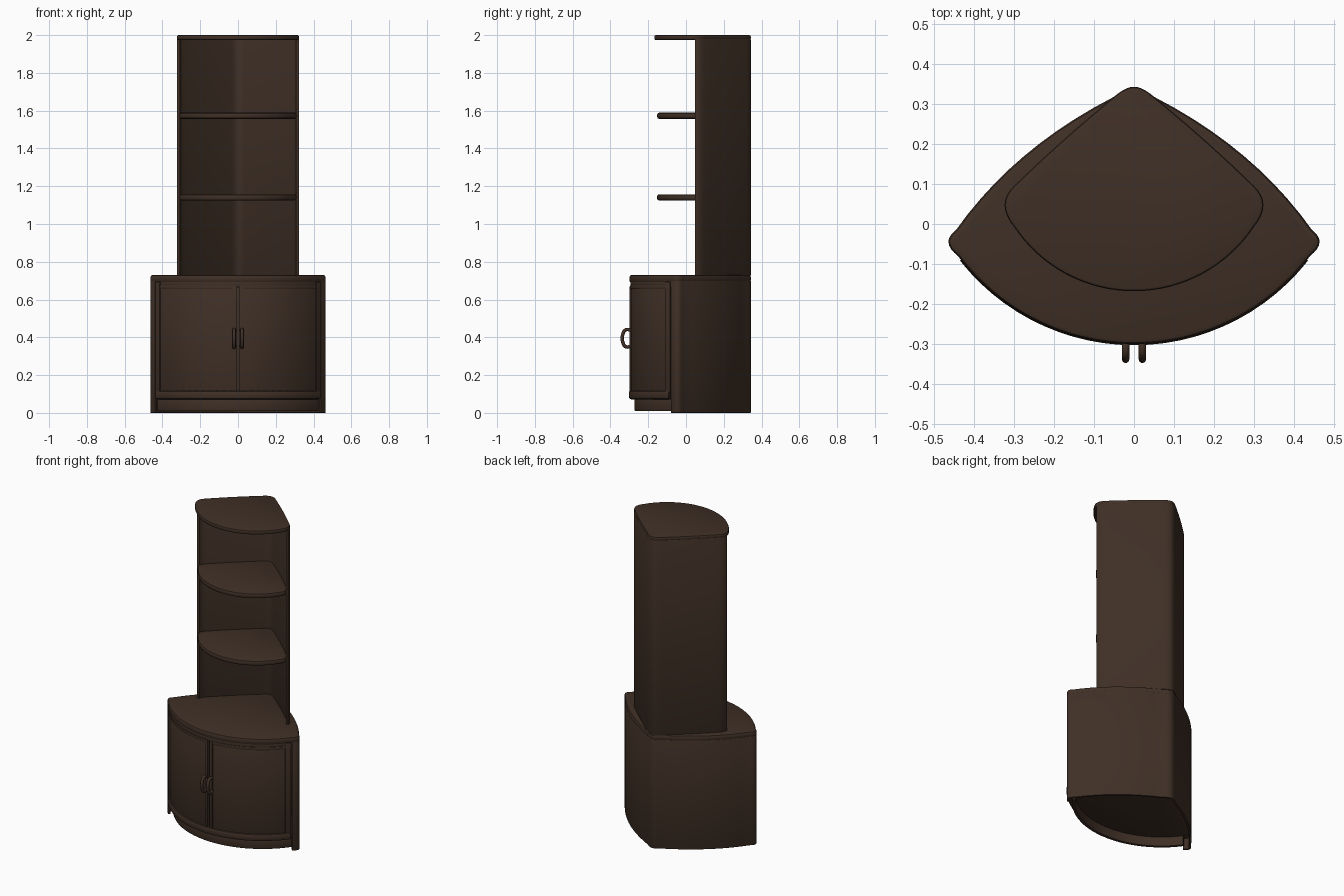
import bpy, bmesh
from math import sin, cos, asin

cube = bpy.data.objects.get("Cube")
if cube:
    bpy.data.objects.remove(cube)

WOOD = (0.050, 0.029, 0.019, 1)
wood = bpy.data.materials.new("dark brown wood")
wood.use_nodes = True
wood.diffuse_color = WOOD
bsdf = wood.node_tree.nodes["Principled BSDF"]
bsdf.inputs["Base Color"].default_value = WOOD
bsdf.inputs["Roughness"].default_value = 0.6


def bend(a, c, b, n):
    """Points along a quadratic curve, without its first point."""
    return [tuple((1 - t) ** 2 * p + 2 * t * (1 - t) * q + t * t * r
                  for p, q, r in zip(a, c, b))
            for t in (i / n for i in range(1, n + 1))]


def arc(x0, x1, radius, centre, n):
    """Front arc between two x positions."""
    a0, a1 = asin(x0 / radius), asin(x1 / radius)
    angles = [a0 + (a1 - a0) * i / n for i in range(n + 1)]
    return [(radius * sin(a), centre - radius * cos(a)) for a in angles]


def corner_plan(radius, centre, arc_end, corner, back_start, back_bow):
    """Closed outline: bowed front, rounded side corners, pointed back."""
    back_end = (0.05, 0.318)
    half = arc(0, arc_end, radius, centre, 16)
    half += bend(half[-1], corner, back_start, 8)
    half += bend(back_start, back_bow, back_end, 10)
    half += bend(back_end, (0.022, 0.343), (0, 0.343), 5)
    return half + [(-x, y) for x, y in reversed(half[1:-1])]


def inset(pts, d):
    """Move a closed counter-clockwise outline inwards by d."""
    out = []
    for i, (x, y) in enumerate(pts):
        normals = []
        for (ax, ay), (bx, by) in ((pts[i - 1], (x, y)),
                                   ((x, y), pts[(i + 1) % len(pts)])):
            length = ((bx - ax) ** 2 + (by - ay) ** 2) ** 0.5
            normals.append(((ay - by) / length, (bx - ax) / length))
        (px, py), (qx, qy) = normals
        k = d / max(0.3, 1 + px * qx + py * qy)
        out.append((x + k * (px + qx), y + k * (py + qy)))
    return out


def slab(name, pts, z0, z1, r=0.004):
    """Extrude an outline upwards with rounded rims."""
    s = 0.3 * r
    layers = [(r, z0), (s, z0 + s), (0, z0 + r), (0, z1 - r), (s, z1 - s), (r, z1)]
    bm = bmesh.new()
    rings = [[bm.verts.new((x, y, z)) for x, y in inset(pts, d)] for d, z in layers]
    n = len(pts)
    for low, high in zip(rings, rings[1:]):
        for i in range(n):
            j = (i + 1) % n
            bm.faces.new((low[i], low[j], high[j], high[i]))
    bm.faces.new(rings[0][::-1])
    bm.faces.new(rings[-1])
    mesh = bpy.data.meshes.new(name)
    bm.to_mesh(mesh)
    bm.free()
    mesh.materials.append(wood)
    obj = bpy.data.objects.new(name, mesh)
    bpy.context.collection.objects.link(obj)
    bpy.ops.object.select_all(action='DESELECT')
    obj.select_set(True)
    bpy.context.view_layer.objects.active = obj
    bpy.ops.object.shade_smooth_by_angle(angle=0.7)


def back_wall(name, plan, cut, thick, z0, z1):
    """Thin wall following the part of a plan behind y = cut."""
    pairs = [(o, i) for o, i in zip(plan, inset(plan, thick)) if o[1] > cut]
    # The plan starts at the front, so the kept run is continuous
    outer = [o for o, i in pairs]
    inner = [i for o, i in pairs]
    slab(name, outer + inner[::-1], z0, z1, 0.003)


def front_bar(name, x0, x1, radius, thick, z0, z1, r=0.004):
    """Curved bar following the bowed front."""
    n = max(3, int(30 * (x1 - x0)))
    outer = arc(x0, x1, radius, BASE_CENTRE, n)
    k = (radius - thick) / radius
    inner = [(x * k, BASE_CENTRE + (y - BASE_CENTRE) * k) for x, y in outer]
    slab(name, outer + inner[::-1], z0, z1, r)


BASE_R, BASE_CENTRE = 0.55, 0.25
base = corner_plan(BASE_R, BASE_CENTRE, 0.44, (0.485, -0.045), (0.445, -0.015), (0.30, 0.19))
tower = corner_plan(0.36, 0.192, 0.30, (0.347, 0.05), (0.30, 0.095), (0.18, 0.212))

# Lower cabinet body
back_wall("cabinet_wall", base, -0.085, 0.014, 0.0, 0.70)
slab("cabinet_floor", inset(base, 0.013), 0.07, 0.09)
slab("countertop", base, 0.69, 0.73, 0.012)
front_bar("plinth", -0.425, 0.425, 0.522, 0.02, 0.01, 0.075)
front_bar("bottom_rail", -0.435, 0.435, 0.553, 0.03, 0.072, 0.118, 0.012)
front_bar("top_rail", -0.435, 0.435, 0.545, 0.02, 0.665, 0.70)

# Pair of doors with raised edges
for side, s in (("left", 1), ("right", -1)):
    def span(a, b):
        return sorted((s * a, s * b))
    front_bar(side + "_door", *span(0.005, 0.43), 0.543, 0.018, 0.11, 0.675)
    front_bar(side + "_inner_stile", *span(0.006, 0.026), 0.549, 0.012, 0.115, 0.67)
    front_bar(side + "_outer_stile", *span(0.415, 0.437), 0.550, 0.014, 0.075, 0.695)
    front_bar(side + "_door_top_bead", *span(0.02, 0.42), 0.548, 0.012, 0.655, 0.675)

    # Bow handle
    path = [(-0.285, 0.355), (-0.318, 0.35), (-0.334, 0.372),
            (-0.334, 0.418), (-0.318, 0.44), (-0.285, 0.435)]
    curve = bpy.data.curves.new(side + "_handle", 'CURVE')
    curve.dimensions = '3D'
    curve.bevel_depth = 0.0095
    curve.bevel_resolution = 3
    curve.resolution_u = 5
    curve.use_fill_caps = True
    spline = curve.splines.new('BEZIER')
    spline.bezier_points.add(len(path) - 1)
    for point, (y, z) in zip(spline.bezier_points, path):
        point.co = (s * 0.021, y, z)
        point.handle_left_type = point.handle_right_type = 'AUTO'
    curve.materials.append(wood)
    bpy.context.collection.objects.link(bpy.data.objects.new(side + "_handle", curve))

# Open shelf tower
back_wall("tower_wall", tower, 0.04, 0.016, 0.725, 1.98)
slab("tower_roof", tower, 1.974, 2.0, 0.008)
for name, z in (("lower_shelf", 1.125), ("upper_shelf", 1.557)):
    slab(name, inset(tower, 0.015), z, z + 0.032, 0.01)
